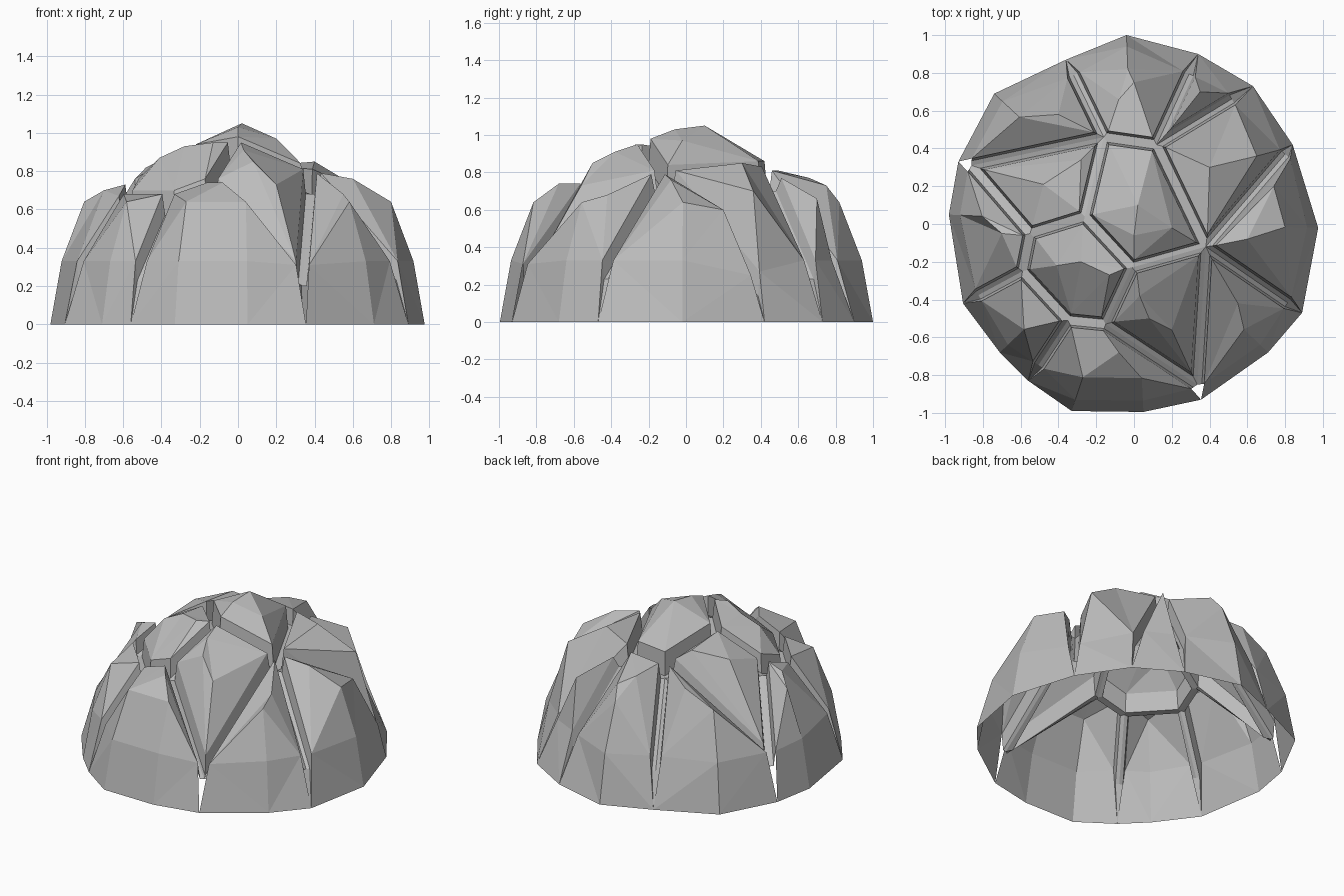
import bpy
import bmesh
from mathutils import Vector
from mathutils.geometry import delaunay_2d_cdt

if "Cube" in bpy.data.objects:
    bpy.data.objects.remove(bpy.data.objects["Cube"])

stone = bpy.data.materials.new("grey stone")
stone.use_nodes = True
GREY = (0.5, 0.5, 0.5, 1)
stone.diffuse_color = GREY
stone.node_tree.nodes["Principled BSDF"].inputs["Base Color"].default_value = GREY

# Ground outline, counted clockwise from the back
RIM = [(-.04, 1), (.34, .9), (.63, .73), (.84, .42), (.975, -.02), (.89, -.47),
       (.71, -.68), (.355, -.93), (.05, -.995), (-.33, -.99), (-.56, -.83),
       (-.71, -.68), (-.905, -.42), (-.98, .05), (-.93, .33), (-.74, .69), (-.36, .87)]

# Junctions of the cracks, with the height of the crack floor
node = {"A": (-.16, .46, .7), "B": (.12, .42, .7), "C": (.38, -.12, .68),
        "D": (-.01, -.23, .82), "E": (-.26, .04, .78), "F": (-.55, -.05, .63),
        "G": (-.59, -.25, .57), "H": (-.35, -.51, .57), "I": (-.15, -.53, .63),
        "K": (-.86, .31, .22), "L": (.335, -.85, .2), "M": (.8, .37, .14)}
node = {k: Vector(v) for k, v in node.items()}
for i, p in enumerate(RIM):
    node[i] = Vector((*p, 0))

# Bends where a crack turns down to the ground
BENDS = {1: ("B", .78), 2: ("B", .78), 5: ("C", .85), 10: ("H", .74),
         12: ("G", .74), 16: ("A", .8)}
for end, (start, part) in BENDS.items():
    bend = node[start].lerp(node[end], part)
    bend.z = .23
    node["m%d" % end] = bend

# Plates: boundary, height above the crack floor, inner ridge points
PLATES = {
    "crown_plate": ("A E D C B", .16, [(.02, .1, 1.05), (.2, -.02, .97), (0, -.06, 1.03)]),
    "hexagon_plate": ("E F G H I D", .13,
                      [(-.28, -.2, .93), (-.13, -.27, .95), (-.41, -.22, .87)]),
    "front_wedge": ("D I L C", .13,
                    [(.03, -.38, .91), (.08, -.5, .85), (.2, -.56, .73)]),
    "front_plate": ("I H m10 10 9 8 7 L", .11, [(-.08, -.68, .74)]),
    "front_right_plate": ("G m12 12 11 10 m10 H", .11, []),
    "right_plate": ("F K 14 13 12 m12 G", .1, [(-.7, -.05, .7)]),
    "upper_right_plate": ("A K F E", .13, [(-.28, .34, .88), (-.48, .21, .82)]),
    "back_right_plate": ("A m16 16 15 14 K", .11, [(-.4, .58, .74)]),
    "back_plate": ("A B m1 1 0 16 m16", .11, [(-.08, .66, .77), (0, .75, .73)]),
    "back_sliver": ("B m2 2 1 m1", .07, [(.35, .7, .66)]),
    "back_left_plate": ("B C M 3 2 m2", .13, [(.4, .3, .85), (.65, .36, .7)]),
    "left_plate": ("C m5 5 4 3 M", .11, [(.6, -.08, .76), (.74, .2, .6)]),
    "front_left_plate": ("C L 7 6 5 m5", .11, [(.55, -.42, .68)]),
}
HOLES = [{"L", 7}, {"K", 14}]
BEND_DEPTH = .1


def on_rim(key):
    return isinstance(key, int)


def inset(keys, width):
    """Move the boundary inwards along its crack edges; rim points stay."""
    pts = [node[k].to_2d() for k in keys]
    n = len(pts)
    out = []
    for i in range(n):
        if on_rim(keys[i]):
            out.append(pts[i])
            continue
        u, v = [Vector((-d.y, d.x)).normalized()
                for d in (pts[i] - pts[i - 1], pts[(i + 1) % n] - pts[i])]
        move = (u + v).normalized()
        move *= min(width / max(move.dot(u), .1), .12)
        out.append(pts[i] + move)
    return out


def build_plate(name, text, height, ridges):
    keys = [int(k) if k.isdigit() else k for k in text.split()]
    n = len(keys)
    flat = [node[k].to_2d() for k in keys]
    if sum(flat[i - 1].cross(flat[i]) for i in range(n)) < 0:
        keys.reverse()
    lift = [0 if on_rim(k) else BEND_DEPTH if k[0] == "m" else height for k in keys]
    top = [(*p, node[k].z + h) for p, k, h in zip(inset(keys, .036), keys, lift)]
    low = [(*p, node[k].z) for p, k in zip(inset(keys, .024), keys)]
    mid = [tuple(node[k]) for k in keys]

    # Shoulder points above each free corner of the outline
    inner = list(ridges)
    for i, k in enumerate(keys):
        if on_rim(k) and on_rim(keys[i - 1]) and on_rim(keys[(i + 1) % n]):
            for scale, z in ((.94, .33), (.82, .64)):
                inner.append((node[k].x * scale, node[k].y * scale, z))

    bm = bmesh.new()
    source = top + inner
    co, _, faces, orig, *_ = delaunay_2d_cdt(
        [Vector(p[:2]) for p in source], [], [list(range(n))], 1, 1e-5)
    verts = [bm.verts.new((p.x, p.y, source[o[0]][2] if o else .3))
             for p, o in zip(co, orig)]
    for f in faces:
        bm.faces.new([verts[i] for i in f])

    # Crack walls and floors
    for i in range(n):
        j = (i + 1) % n
        pair = {keys[i], keys[j]}
        if (on_rim(keys[i]) and on_rim(keys[j])) or pair in HOLES:
            continue
        for upper, lower in ((top, low), (low, mid)):
            quad = [upper[j], upper[i], lower[i], lower[j]]
            bm.faces.new([bm.verts.new(p) for p in quad])
    bmesh.ops.remove_doubles(bm, verts=bm.verts, dist=.0005)
    mesh = bpy.data.meshes.new(name)
    bm.to_mesh(mesh)
    bm.free()
    mesh.materials.append(stone)
    obj = bpy.data.objects.new(name, mesh)
    bpy.context.collection.objects.link(obj)


for plate_name, spec in PLATES.items():
    build_plate(plate_name, *spec)
